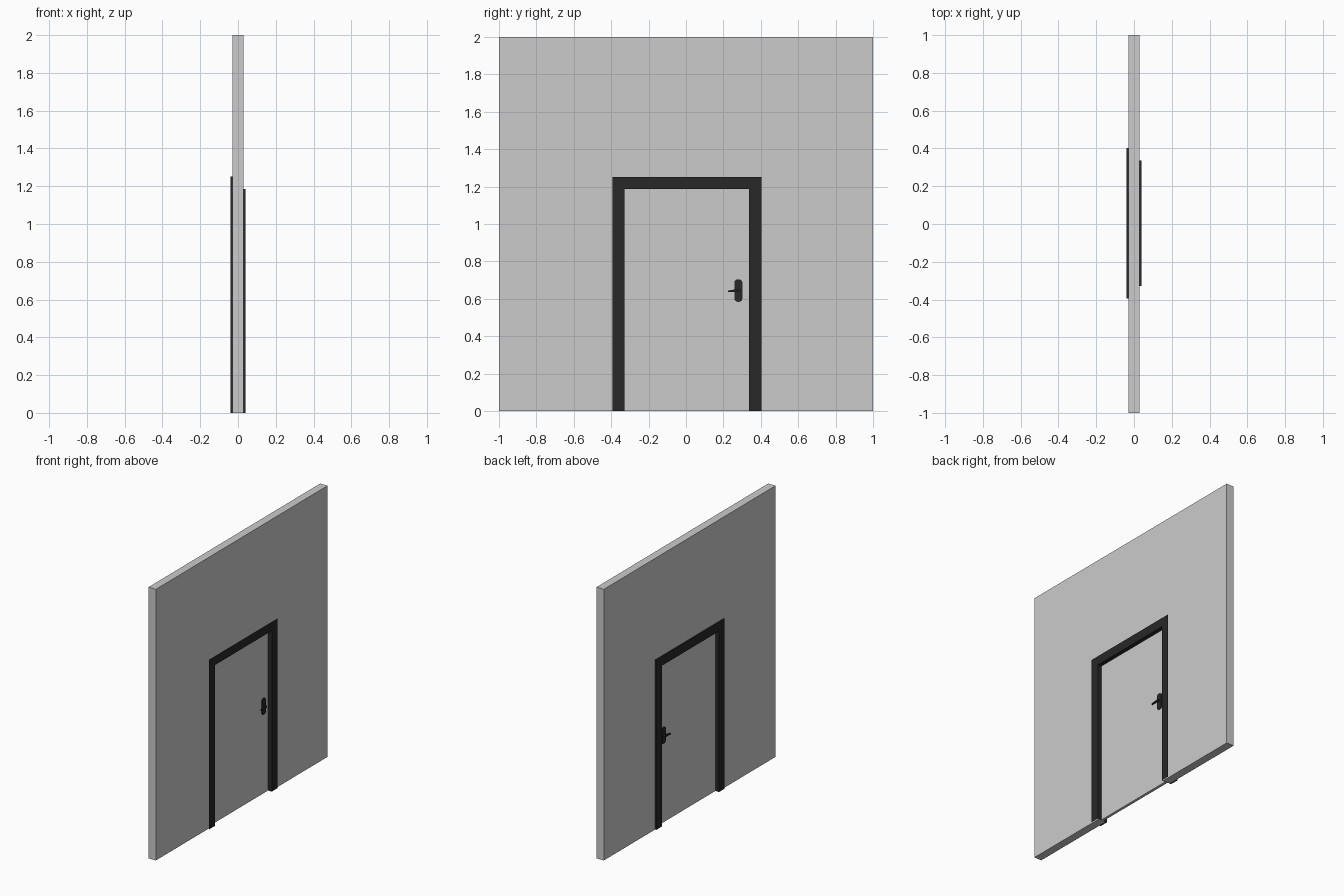
import bpy, bmesh, math

if "Cube" in bpy.data.objects:
    bpy.data.objects.remove(bpy.data.objects["Cube"])

Y0, Y1, TOP = -0.328, 0.337, 1.186      # clear door opening
TRIM = 0.066                            # width of the casing
WALL, FACE = 0.03, 0.04                 # half depth of wall and of casing


def material(name, colour):
    m = bpy.data.materials.new(name)
    m.diffuse_color = (*colour, 1)
    m.use_nodes = True
    m.node_tree.nodes["Principled BSDF"].inputs["Base Color"].default_value = m.diffuse_color
    return m


DARK = material("dark_trim", (0.021, 0.021, 0.021))
PANEL = material("door_grey", (0.54, 0.54, 0.56))


def finish(name, bm, mat=None):
    bmesh.ops.recalc_face_normals(bm, faces=bm.faces)
    me = bpy.data.meshes.new(name)
    bm.to_mesh(me)
    bm.free()
    ob = bpy.data.objects.new(name, me)
    bpy.context.collection.objects.link(ob)
    if mat:
        me.materials.append(mat)
    return ob


def prism(name, outline, x0, x1, mat=None, mirror=False):
    """Extrude a (y, z) outline along x."""
    bm = bmesh.new()
    face = bm.faces.new([bm.verts.new((x0, y, z)) for y, z in outline])
    out = bmesh.ops.extrude_face_region(bm, geom=[face])["geom"]
    verts = [v for v in out if isinstance(v, bmesh.types.BMVert)]
    bmesh.ops.translate(bm, verts=verts, vec=(x1 - x0, 0, 0))
    ob = finish(name, bm, mat)
    if mirror:
        ob.modifiers.new("both_sides", "MIRROR")
    return ob


def rounded(cy, cz, hw, hh, r, n=6):
    """Rounded rectangle outline."""
    pts = []
    for q, (sy, sz) in enumerate([(1, 1), (-1, 1), (-1, -1), (1, -1)]):
        for i in range(n + 1):
            a = (q + i / n) * math.pi / 2
            pts.append((cy + sy * (hw - r) + r * math.cos(a),
                        cz + sz * (hh - r) + r * math.sin(a)))
    return pts


# Wall with a doorway
g = 0.001
prism("wall", [(-1, 0), (Y0 - g, 0), (Y0 - g, TOP + g), (Y1 + g, TOP + g),
               (Y1 + g, 0), (1, 0), (1, 2), (-1, 2)], -WALL, WALL)

# Door leaf
prism("door_leaf", [(Y0, 0), (Y1, 0), (Y1, TOP), (Y0, TOP)], -0.01, 0.01, PANEL)

# Casing: open section (outward offset, x) swept round the doorway
section = [(TRIM, FACE), (0, FACE), (0, -FACE), (TRIM, -FACE), (TRIM, -WALL)]
bm = bmesh.new()
rows = [[bm.verts.new((x, y, z)) for y, z in
         [(Y0 - d, 0), (Y0 - d, TOP + d), (Y1 + d, TOP + d), (Y1 + d, 0)]]
        for d, x in section]
for a, b in zip(rows, rows[1:]):
    for i in range(3):
        bm.faces.new((a[i], a[i + 1], b[i + 1], b[i]))
frame = finish("door_frame", bm, DARK)
if max(frame.data.polygons, key=lambda p: p.center.x).normal.x < 0:
    frame.data.flip_normals()

# Handle set, mirrored to both sides of the leaf
prism("handle_plate", rounded(0.28, 0.644, 0.021, 0.06, 0.017),
      0.0095, 0.017, DARK, True)
prism("handle_neck", rounded(0.284, 0.644, 0.008, 0.008, 0.0079),
      0.016, 0.034, DARK, True)
prism("handle_lever", [(0.224, 0.637), (0.29, 0.638), (0.29, 0.65), (0.262, 0.65),
                       (0.224, 0.644)], 0.026, 0.035, DARK, True)
